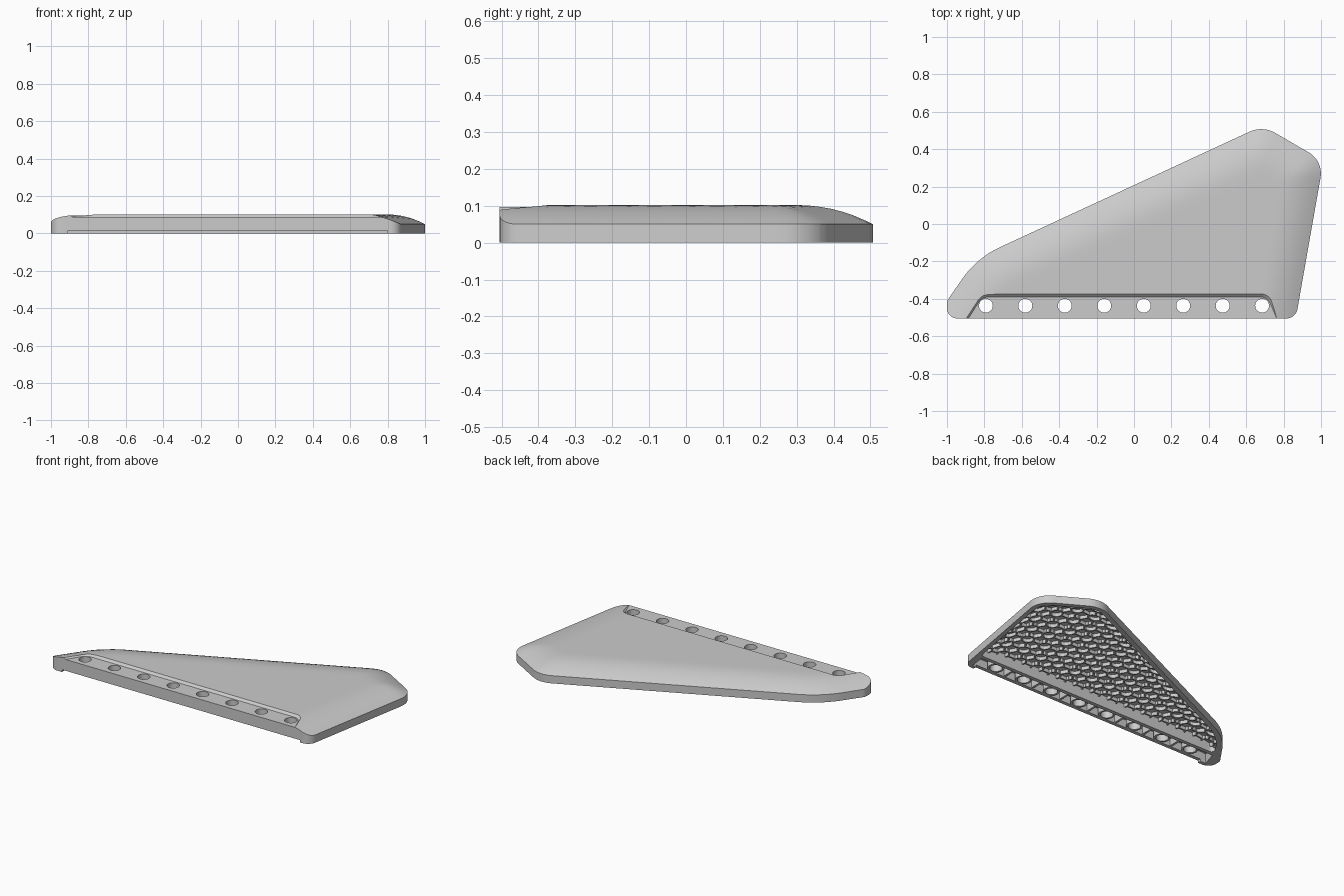
import bpy, bmesh, math
from mathutils import Vector, Matrix

if "Cube" in bpy.data.objects:
    bpy.data.objects.remove(bpy.data.objects["Cube"])

V = Vector

def offset(pts, d):
    """Move every edge of a convex CCW polygon inward by d."""
    n, out = len(pts), []
    for i in range(n):
        p = V(pts[i])
        e1 = (p - V(pts[i - 1])).normalized()
        e2 = (V(pts[(i + 1) % n]) - p).normalized()
        n1, n2 = V((-e1.y, e1.x)), V((-e2.y, e2.x))
        out.append(p + (n1 + n2) * d / (1 + n1.dot(n2)))
    return out

def fillet(pts, rads, n=10):
    """Round the corners of a convex CCW polygon."""
    out = []
    for i, r in enumerate(rads):
        p = V(pts[i])
        if r <= 0:
            out.append(p)
            continue
        u = (V(pts[i - 1]) - p).normalized()
        v = (V(pts[(i + 1) % len(pts)]) - p).normalized()
        turn = math.pi - u.angle(v)
        c = p + (u + v).normalized() * r / math.cos(turn / 2)
        a = p + u * r * math.tan(turn / 2) - c
        out += [c + Matrix.Rotation(turn * k / n, 2) @ a for k in range(n + 1)]
    return out

def make(name, bm):
    bmesh.ops.recalc_face_normals(bm, faces=bm.faces)
    me = bpy.data.meshes.new(name)
    bm.to_mesh(me)
    bm.free()
    ob = bpy.data.objects.new(name, me)
    bpy.context.collection.objects.link(ob)
    return ob

def solid(name, loop, top, bottom, step):
    """Prism over a loop whose gridded top follows the height function."""
    bm = bmesh.new()
    bm.faces.new([bm.verts.new((p.x, p.y, bottom)) for p in loop])
    for axis in (0, 1):
        k = -1.05
        while k < 1.05:
            co, no = V((0, 0, 0)), V((0, 0, 0))
            co[axis], no[axis] = k + 0.0037, 1
            bmesh.ops.bisect_plane(bm, geom=bm.verts[:] + bm.edges[:] + bm.faces[:],
                                   plane_co=co, plane_no=no, dist=1e-5)
            k += step
    new = bmesh.ops.extrude_face_region(bm, geom=bm.faces[:])["geom"]
    for g in new:
        if isinstance(g, bmesh.types.BMVert):
            g.co.z = top(g.co.xy)
    return make(name, bm)

def loft(name, lo, z0, hi, z1):
    bm = bmesh.new()
    a = [bm.verts.new((p[0], p[1], z0)) for p in lo]
    b = [bm.verts.new((p[0], p[1], z1)) for p in hi]
    bm.faces.new(a)
    bm.faces.new(b)
    for i in range(len(a)):
        j = (i + 1) % len(a)
        bm.faces.new((a[i], a[j], b[j], b[i]))
    return make(name, bm)

def cylinders(name, r, z0, z1):
    bm = bmesh.new()
    for x in HOLES:
        bmesh.ops.create_cone(bm, cap_ends=True, segments=32, radius1=r, radius2=r, depth=z1 - z0,
                              matrix=Matrix.Translation((x, -0.437, (z0 + z1) / 2)))
    return make(name, bm)

def cut(ob, cutter):
    m = ob.modifiers.new("cut", 'BOOLEAN')
    m.operation, m.solver, m.object = 'DIFFERENCE', 'EXACT', cutter
    bpy.context.view_layer.objects.active = ob
    bpy.ops.object.modifier_apply(modifier=m.name)

# Plan outline and the edges the dome falls away towards
C, D, E = (-0.84, -0.181), (0.688, 0.526), (1.013, 0.337)
outline = fillet([(-1, -0.505), (0.865, -0.505), E, D, C, (-1, -0.411)],
                 [0.055, 0.06, 0.13, 0.15, 0.5, 0.05])
dome = fillet([(-1.271, -0.8), (0.813, -0.8), E, D, C], [0, 0, 0.13, 0.15, 0.5])
rim = dome[1:] + dome[:1]
HOLES = [-0.792 + 0.211 * i for i in range(8)]

def height(p):
    p = V((p[0], p[1]))
    best = 9
    for a, b in zip(rim, rim[1:]):
        e = b - a
        t = max(0, min(1, (p - a).dot(e) / e.length_squared))
        best = min(best, (p - a - e * t).length)
    t = min(1, best / 0.2)
    return 0.05 + 0.052 * (1 - (1 - t) ** 2)

# Domed shell
shell = solid("wing_shell", outline, height, 0, 0.03)

# Recessed mounting ledge
ledge = [(-0.964, -0.6), (0.818, -0.6), (0.725, -0.375), (-0.82, -0.375)]
rr = [0, 0, 0.06, 0.06]
ledge_cut = loft("ledge_cutter", fillet(offset(ledge, 0.015), rr), 0.088,
                 fillet(offset(ledge, -0.03), rr), 0.13)

# Hollow underside: main cavity, front channel, raised front lower edge
cav = offset([(-0.965, -0.39), (0.888, -0.39), E, D, C], 0.03)
cav_cut = solid("cavity_cutter", fillet(cav, [0.02, 0.02, 0.1, 0.12, 0.47]),
                lambda p: height(p) - 0.025, -0.05, 0.06)
chan = [V(p) for p in ((-0.95, -0.482), (0.825, -0.482), (0.84, -0.385), (-0.92, -0.385))]
chan_cut = solid("channel_cutter", chan, lambda p: min(0.066, height(p) - 0.022), -0.05, 0.06)
box = [(-0.91, -0.6), (0.8, -0.6), (0.8, -0.39), (-0.91, -0.39)]
edge_cut = loft("edge_cutter", box, -0.06, box, 0.015)
hole_cut = cylinders("hole_cutter", 0.037, -0.1, 0.2)
cutters = [ledge_cut, cav_cut, chan_cut, edge_cut, hole_cut]
for c in cutters:
    c.hide_render = True
    cut(shell, c)

# Bosses around the bolt holes
bosses = cylinders("bolt_bosses", 0.05, 0.015, 0.078)
cut(bosses, hole_cut)
for c in cutters:
    bpy.data.objects.remove(c)

# Thin plates made from short boxes between two points
def plate(bm, a, b, w, za, zb):
    n = V((a.y - b.y, b.x - a.x)).normalized() * w / 2
    vs = [bm.verts.new((*q, z)) for p, zz in ((a, za), (b, zb))
          for q, z in ((p + n, zz[0]), (p - n, zz[0]), (p - n, zz[1]), (p + n, zz[1]))]
    for f in ((3, 2, 1, 0), (4, 5, 6, 7), (0, 1, 5, 4), (1, 2, 6, 5), (2, 3, 7, 6), (3, 0, 4, 7)):
        bm.faces.new([vs[i] for i in f])

# Channel partitions between bosses
bm = bmesh.new()
for x in HOLES[:-1]:
    plate(bm, V((x + 0.1055, -0.49)), V((x + 0.1055, -0.38)), 0.014, (0.02, 0.075), (0.02, 0.075))
make("channel_partitions", bm)

# Lattice of rings joined by spokes under the roof
def inside(p):
    return all((V(b) - V(a)).cross(p - V(a)) > 0 for a, b in zip(cav, cav[1:] + cav[:1]))

def rib(bm, a, b, parts):
    for k in range(parts):
        p, q = a.lerp(b, k / parts), a.lerp(b, (k + 1) / parts)
        if inside((p + q) / 2):
            hp, hq = height(p), height(q)
            plate(bm, p, q, 0.009, (hp - 0.047, hp - 0.02), (hq - 0.047, hq - 0.02))

bm = bmesh.new()
pitch, ring = 0.13, 0.038
polar = lambda r, a: V((r * math.cos(a), r * math.sin(a)))
for j in range(-5, 6):
    for i in range(-9, 10):
        c = V(((i + 0.5 * (j % 2)) * pitch, j * pitch * math.sqrt(3) / 2))
        for k in range(12):
            rib(bm, c + polar(ring, k * math.pi / 6), c + polar(ring, (k + 1) * math.pi / 6), 1)
        for k in range(3):
            a = k * math.pi / 3
            rib(bm, c + polar(ring, a), c + polar(pitch - ring, a), 3)
make("underside_lattice", bm)

# Smooth shading with crisp edges
for ob in (shell, bosses):
    bpy.ops.object.select_all(action='DESELECT')
    ob.select_set(True)
    bpy.context.view_layer.objects.active = ob
    bpy.ops.object.shade_smooth_by_angle(angle=math.radians(25))
